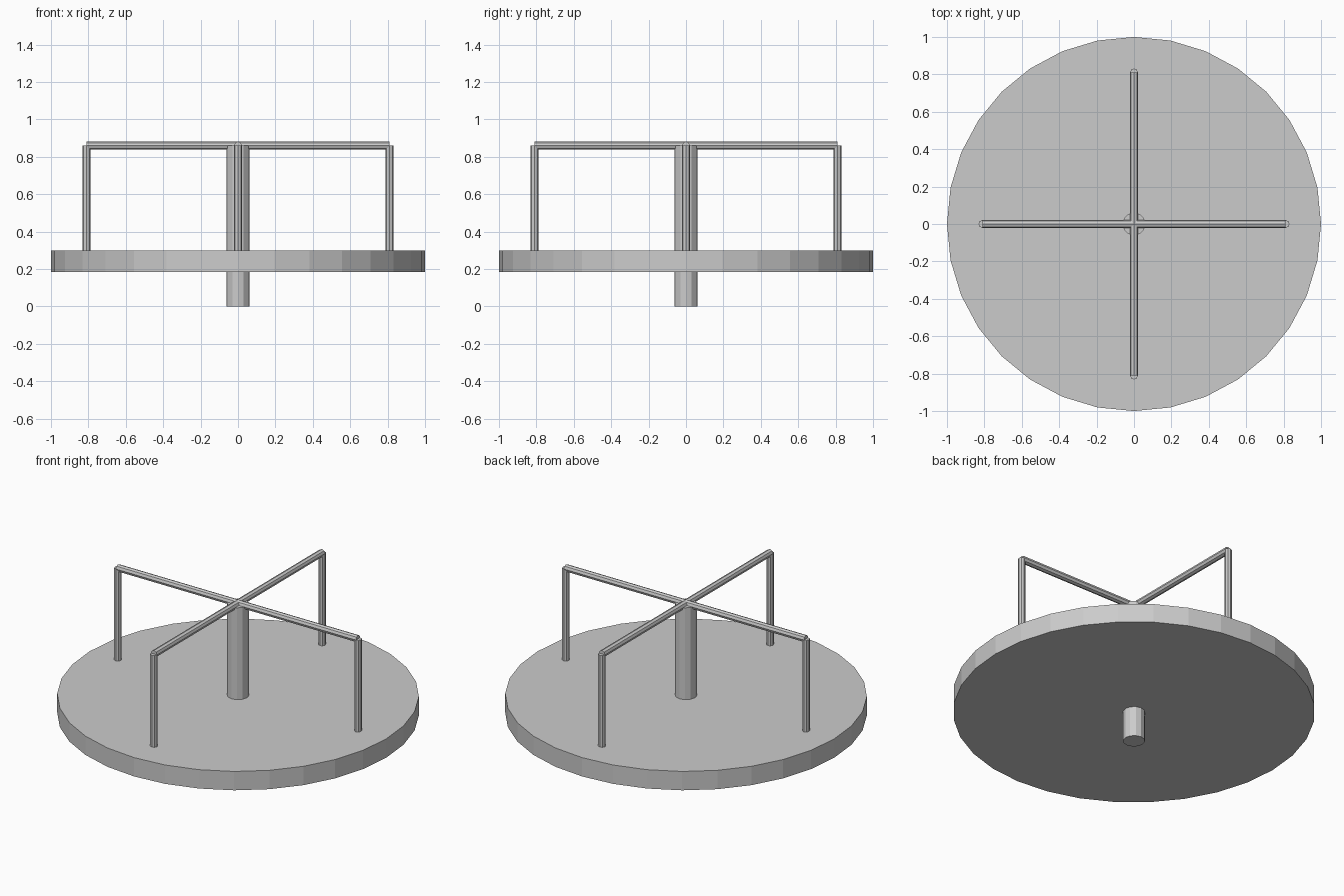
import bpy
from math import cos, sin, pi

if "Cube" in bpy.data.objects:
    bpy.data.objects.remove(bpy.data.objects["Cube"])


def cylinder(name, sides, radius, depth, loc, rot=(0, 0, 0)):
    bpy.ops.mesh.primitive_cylinder_add(vertices=sides, radius=radius, depth=depth,
                                        location=loc, rotation=rot)
    obj = bpy.context.object
    obj.name = name
    return obj


BASE, TOP = 0.185, 0.30      # platform underside and deck
RAIL_Z, REACH = 0.86, 0.81   # handrail height and distance from centre

# Round platform and central spindle
cylinder("platform", 32, 1.0, TOP - BASE, (0, 0, (BASE + TOP) / 2))
cylinder("center_post", 12, 0.061, RAIL_Z, (0, 0, RAIL_Z / 2))

# Four upright handrail posts
for i in range(4):
    a = i * pi / 2
    cylinder(f"rail_post_{i + 1}", 8, 0.021, RAIL_Z - TOP + 0.02,
             (REACH * cos(a), REACH * sin(a), (RAIL_Z + TOP - 0.02) / 2))

# Two crossed handrails
for i in range(2):
    cylinder(f"handrail_{i + 1}", 8, 0.021, 2 * REACH, (0, 0, RAIL_Z),
             (0, pi / 2, i * pi / 2))
